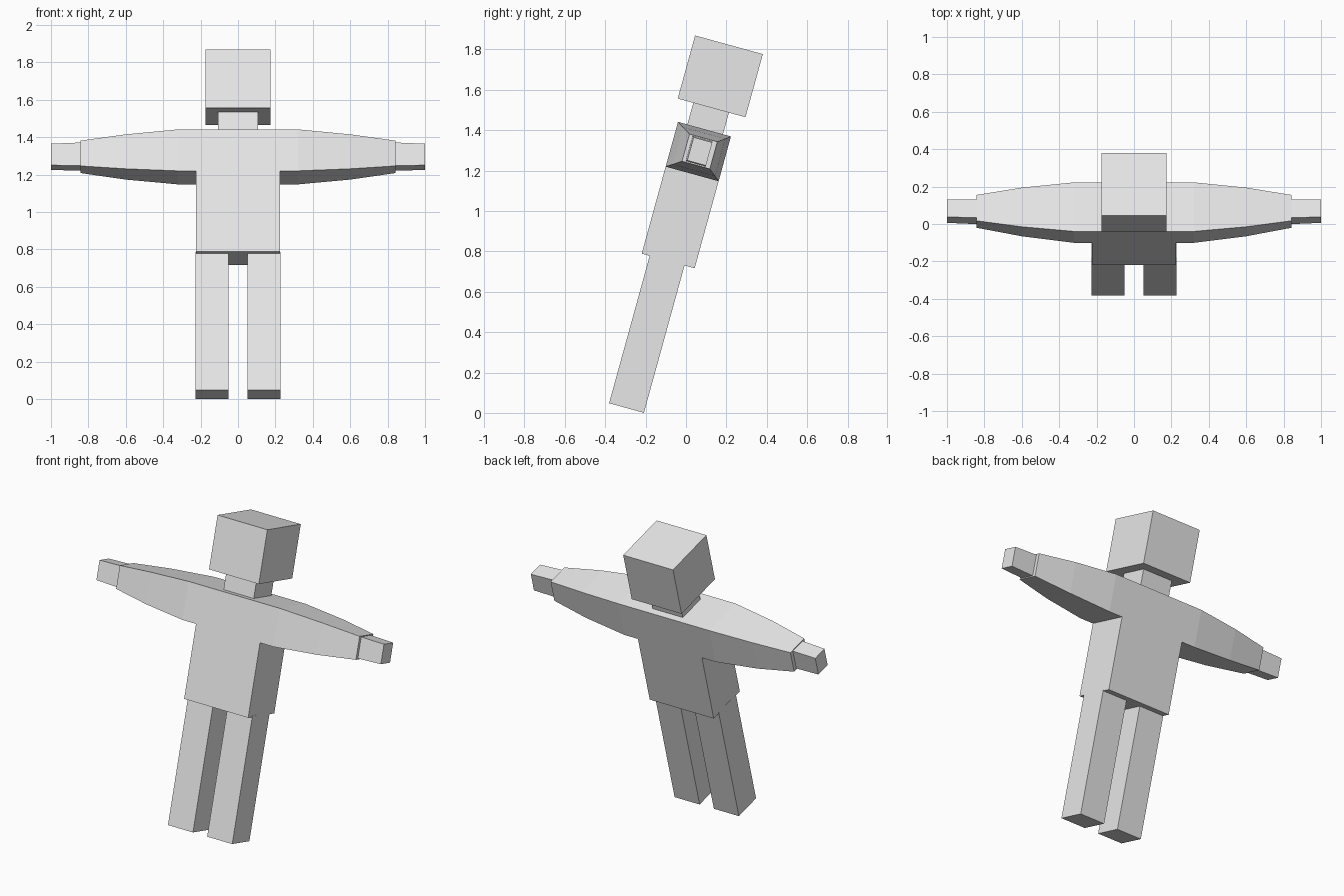
import bpy, bmesh, math
from mathutils import Matrix

if "Cube" in bpy.data.objects:
    bpy.data.objects.remove(bpy.data.objects["Cube"])

TILT = Matrix.Rotation(math.radians(-15.4), 4, 'X')   # whole figure leans back

grey = bpy.data.materials.new("plain grey")
grey.diffuse_color = (0.8, 0.8, 0.8, 1)
grey.use_nodes = True
grey.node_tree.nodes["Principled BSDF"].inputs["Base Color"].default_value = grey.diffuse_color


def finish(name, bm):
    bmesh.ops.recalc_face_normals(bm, faces=bm.faces)
    bm.transform(TILT)
    mesh = bpy.data.meshes.new(name)
    bm.to_mesh(mesh)
    bm.free()
    mesh.materials.append(grey)
    bpy.context.collection.objects.link(bpy.data.objects.new(name, mesh))


def loft(sections):
    """Rectangular rings along x: (x, y_front, y_back, z_low, z_high)."""
    bm = bmesh.new()
    rings = [[bm.verts.new((x, y, z)) for y, z in ((f, lo), (b, lo), (b, hi), (f, hi))]
             for x, f, b, lo, hi in sections]
    bm.faces.new(rings[0])
    bm.faces.new(rings[-1])
    for r, s in zip(rings, rings[1:]):
        for i in range(4):
            j = (i + 1) % 4
            bm.faces.new((r[i], r[j], s[j], s[i]))
    return bm


def box(name, x0, x1, y0, y1, z0, z1):
    finish(name, loft([(x0, y0, y1, z0, z1), (x1, y0, y1, z0, z1)]))


# Torso and sleeves: tapered bar through the shoulders, belly pulled down
half = [(0.225, -0.421, -0.149, 1.149, 1.379),
        (0.32, -0.421, -0.149, 1.149, 1.379),
        (0.60, -0.390, -0.173, 1.169, 1.360),
        (0.843, -0.350, -0.207, 1.196, 1.336)]
bm = loft([(-s[0], *s[1:]) for s in reversed(half)] + half)
bm.normal_update()
belly = [f for f in bm.faces
         if abs(f.calc_center_median().x) < 0.01 and f.calc_center_median().z < 1.16]
new = bmesh.ops.extrude_face_region(bm, geom=belly)["geom"]
bmesh.ops.delete(bm, geom=belly, context='FACES_ONLY')
for v in new:
    if isinstance(v, bmesh.types.BMVert):
        v.co.z = 0.702
finish("torso_and_sleeves", bm)

# Neck and head
box("neck", -0.106, 0.106, -0.373, -0.19, 1.37, 1.50)
box("head", -0.175, 0.175, -0.453, -0.105, 1.49, 1.814)

# Legs and hands, one per side
for side, label in ((-1, "right"), (1, "left")):
    box(label + "_leg", side * 0.05, side * 0.226, -0.38, -0.201, -0.055, 0.71)
    finish(label + "_hand", loft([(side * 0.835, -0.332, -0.231, 1.202, 1.331),
                                  (side * 1.0, -0.326, -0.230, 1.207, 1.326)]))
